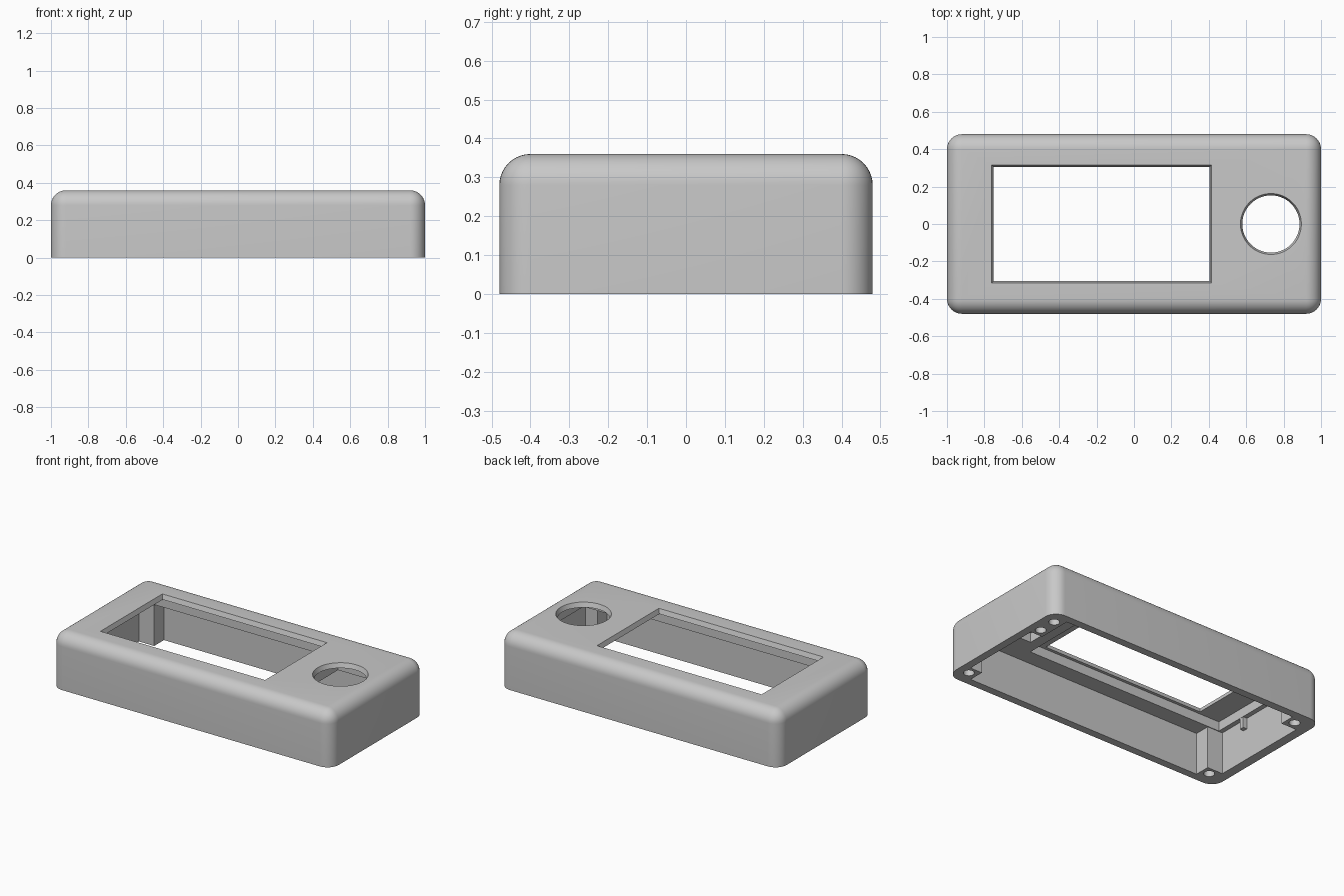
import bpy, bmesh, math

if "Cube" in bpy.data.objects:
    bpy.data.objects.remove(bpy.data.objects["Cube"])

H = 0.36          # case height
CEIL = 0.27       # cavity ceiling
THIN = 0.33       # underside of the thin face plate

grey = bpy.data.materials.new("case_grey")
grey.diffuse_color = (0.58, 0.58, 0.58, 1)
grey.use_nodes = True
grey.node_tree.nodes["Principled BSDF"].inputs["Base Color"].default_value = grey.diffuse_color


def obj_from_bm(name, bm):
    bmesh.ops.recalc_face_normals(bm, faces=bm.faces)
    me = bpy.data.meshes.new(name)
    bm.to_mesh(me)
    bm.free()
    me.materials.append(grey)
    ob = bpy.data.objects.new(name, me)
    bpy.context.collection.objects.link(ob)
    return ob


def loft(name, low, z0, high, z1):
    """Solid between two outlines with the same number of points."""
    bm = bmesh.new()
    a = [bm.verts.new((x, y, z0)) for x, y in low]
    b = [bm.verts.new((x, y, z1)) for x, y in high]
    bm.faces.new(a)
    bm.faces.new(b)
    for i in range(len(a)):
        j = (i + 1) % len(a)
        bm.faces.new((a[i], a[j], b[j], b[i]))
    return obj_from_bm(name, bm)


def rect(x0, x1, y0, y1, grow=0.0):
    x0, x1, y0, y1 = x0 - grow, x1 + grow, y0 - grow, y1 + grow
    return [(x0, y0), (x1, y0), (x1, y1), (x0, y1)]


def circle(cx, cy, r, n=48):
    return [(cx + r * math.cos(2 * math.pi * i / n),
             cy + r * math.sin(2 * math.pi * i / n)) for i in range(n)]


def cut(target, cutter):
    cutter.hide_render = True
    mod = target.modifiers.new("cut", 'BOOLEAN')
    mod.operation = 'DIFFERENCE'
    mod.solver = 'EXACT'
    mod.object = cutter
    bpy.context.view_layer.objects.active = target
    bpy.ops.object.modifier_apply(modifier=mod.name)
    bpy.data.objects.remove(cutter, do_unlink=True)


# Case: block with rounded vertical and top edges, sharp bottom
bm = bmesh.new()
bmesh.ops.create_cube(bm, size=1)
for v in bm.verts:
    v.co = (v.co.x * 2, v.co.y * 0.96, (v.co.z + 0.5) * H)
edges = [e for e in bm.edges if max(v.co.z for v in e.verts) > 0.1]
bmesh.ops.bevel(bm, geom=edges, offset=0.08, segments=10, profile=0.5, affect='EDGES')
case = obj_from_bm("case", bm)

# Cavity: cross-shaped outline leaves a boss in each corner, one of them longer
L, R, Y = -0.94, 0.95, 0.43                      # inner walls
bl, br, by, long_y = -0.83, 0.865, 0.33, 0.21    # boss corners
cross = [(bl, -Y), (br, -Y), (br, -by), (R, -by), (R, long_y), (br, long_y),
         (br, Y), (bl, Y), (bl, by), (L, by), (L, -by), (bl, -by)]
cut(case, loft("cavity", cross, -0.1, cross, CEIL))

# Shallow pockets behind the display and the round opening
for name, r in (("display_pocket", rect(-0.91, 0.505, -0.325, 0.325)),
                ("round_pocket", rect(0.575, 0.90, -0.24, 0.20))):
    cut(case, loft(name, r, CEIL - 0.02, r, THIN))

# Display window and round opening, slightly tapered
win = (-0.762, 0.415, -0.316, 0.316)
cut(case, loft("display_window", rect(*win, -0.02), 0.30, rect(*win, 0.01), 0.39))
cut(case, loft("round_opening", circle(0.732, 0, 0.143), 0.30,
               circle(0.732, 0, 0.173), 0.39))

# Screw holes in the bosses, with a second one in the long boss
holes = [(x, y) for x in (-0.883, 0.92) for y in (-0.38, 0.383)] + [(0.92, 0.262)]
for x, y in holes:
    c = circle(x, y, 0.032, 24)
    cut(case, loft("screw_hole", c, -0.1, c, 0.2))

bpy.ops.object.select_all(action='DESELECT')
case.select_set(True)
bpy.context.view_layer.objects.active = case
bpy.ops.object.shade_smooth_by_angle(angle=math.radians(30))

# Small locating rib on the left inner wall
r = rect(L - 0.01, -0.912, -0.14, -0.11)
loft("locating_rib", r, 0.20, r, CEIL + 0.01)
